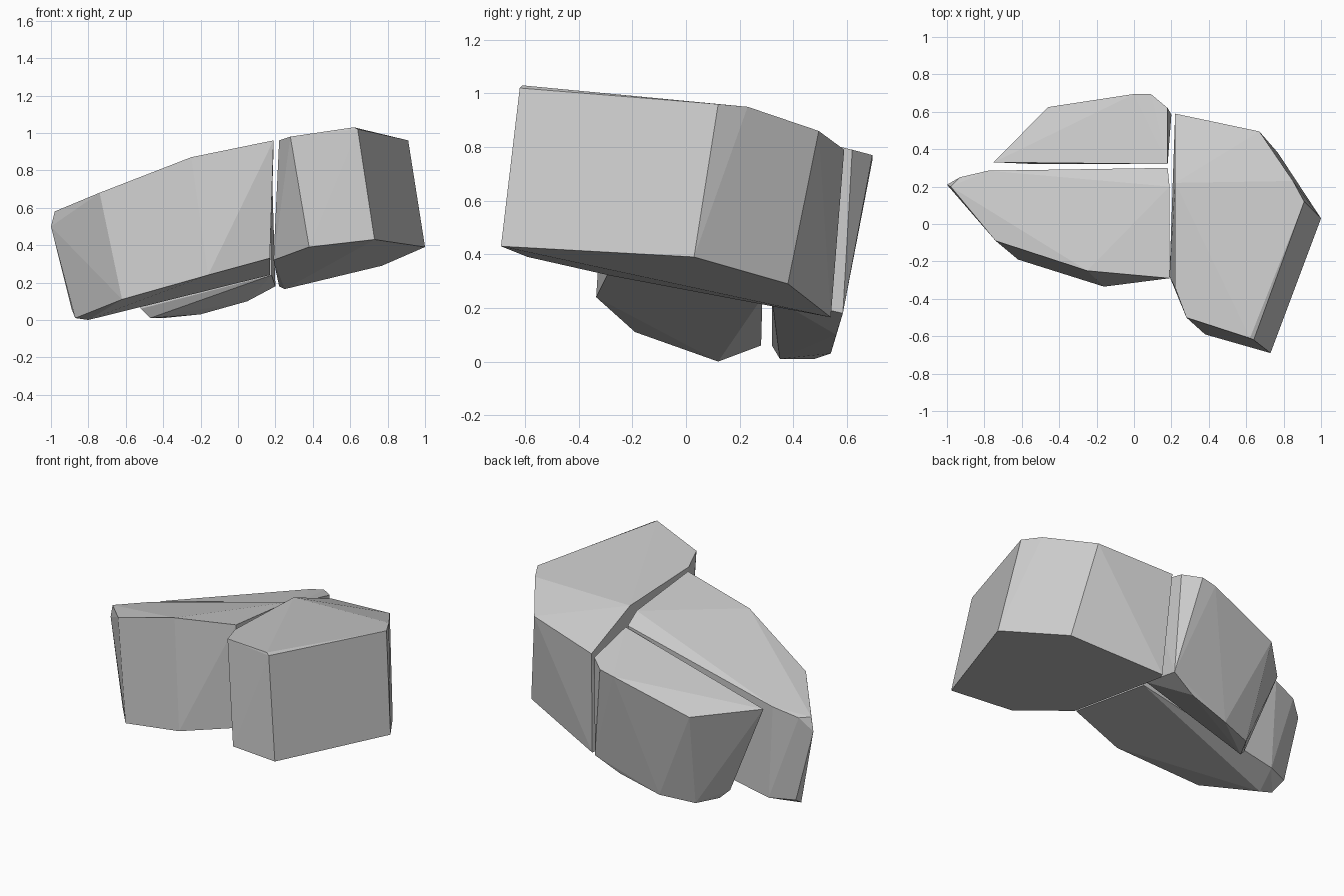
import bpy, bmesh, math


def rock(name, top, bottom):
    """Convex flat-faced rock wrapped around a top outline and a bottom outline."""
    bm = bmesh.new()
    for p in top + bottom:
        bm.verts.new(p)
    res = bmesh.ops.convex_hull(bm, input=bm.verts[:])
    loose = [v for v in bm.verts if not v.link_faces]
    bmesh.ops.delete(bm, geom=loose, context='VERTS')
    # merge nearly flat neighbours into clean facets
    bmesh.ops.dissolve_limit(bm, angle_limit=math.radians(2),
                             verts=bm.verts[:], edges=bm.edges[:])
    bmesh.ops.recalc_face_normals(bm, faces=bm.faces[:])
    mesh = bpy.data.meshes.new(name)
    bm.to_mesh(mesh)
    bm.free()
    obj = bpy.data.objects.new(name, mesh)
    bpy.context.collection.objects.link(obj)
    return obj


# large block on the right
rock("right_rock",
     [(0.62, -0.61, 1.03), (0.64, -0.62, 1.02), (0.28, -0.50, 0.98), (0.22, -0.34, 0.96),
      (0.22, 0.22, 0.94), (0.22, 0.59, 0.79), (0.67, 0.495, 0.86),
      (0.85, 0.23, 0.95), (0.91, 0.12, 0.96)],
     [(0.73, -0.69, 0.43), (0.38, -0.59, 0.39), (0.19, -0.28, 0.32),
      (0.22, 0.49, 0.18), (0.25, 0.54, 0.165), (0.77, 0.38, 0.29), (1.0, 0.03, 0.39)])

# long block at the front left
rock("front_left_rock",
     [(0.19, -0.29, 0.96), (-0.25, -0.25, 0.87), (-0.74, -0.09, 0.68),
      (-0.98, 0.20, 0.58), (-1.0, 0.21, 0.50), (-0.93, 0.25, 0.58),
      (-0.78, 0.285, 0.62), (0.18, 0.30, 0.86), (0.19, 0.20, 0.91)],
     [(0.17, -0.29, 0.33), (-0.16, -0.335, 0.24), (-0.62, -0.19, 0.11),
      (-0.87, 0.14, 0.01), (-0.80, 0.12, 0.0), (-0.89, 0.22, 0.06),
      (-0.75, 0.28, 0.06), (0.17, 0.285, 0.24)])

# smaller block at the back left
rock("back_left_rock",
     [(0.18, 0.32, 0.86), (0.18, 0.62, 0.79), (0.09, 0.695, 0.77), (0.0, 0.695, 0.75),
      (-0.46, 0.625, 0.60), (-0.75, 0.33, 0.615)],
     [(0.18, 0.32, 0.24), (0.20, 0.585, 0.18), (0.05, 0.56, 0.10), (-0.20, 0.54, 0.03),
      (-0.40, 0.48, 0.01), (-0.47, 0.35, 0.01), (-0.52, 0.32, 0.06)])
